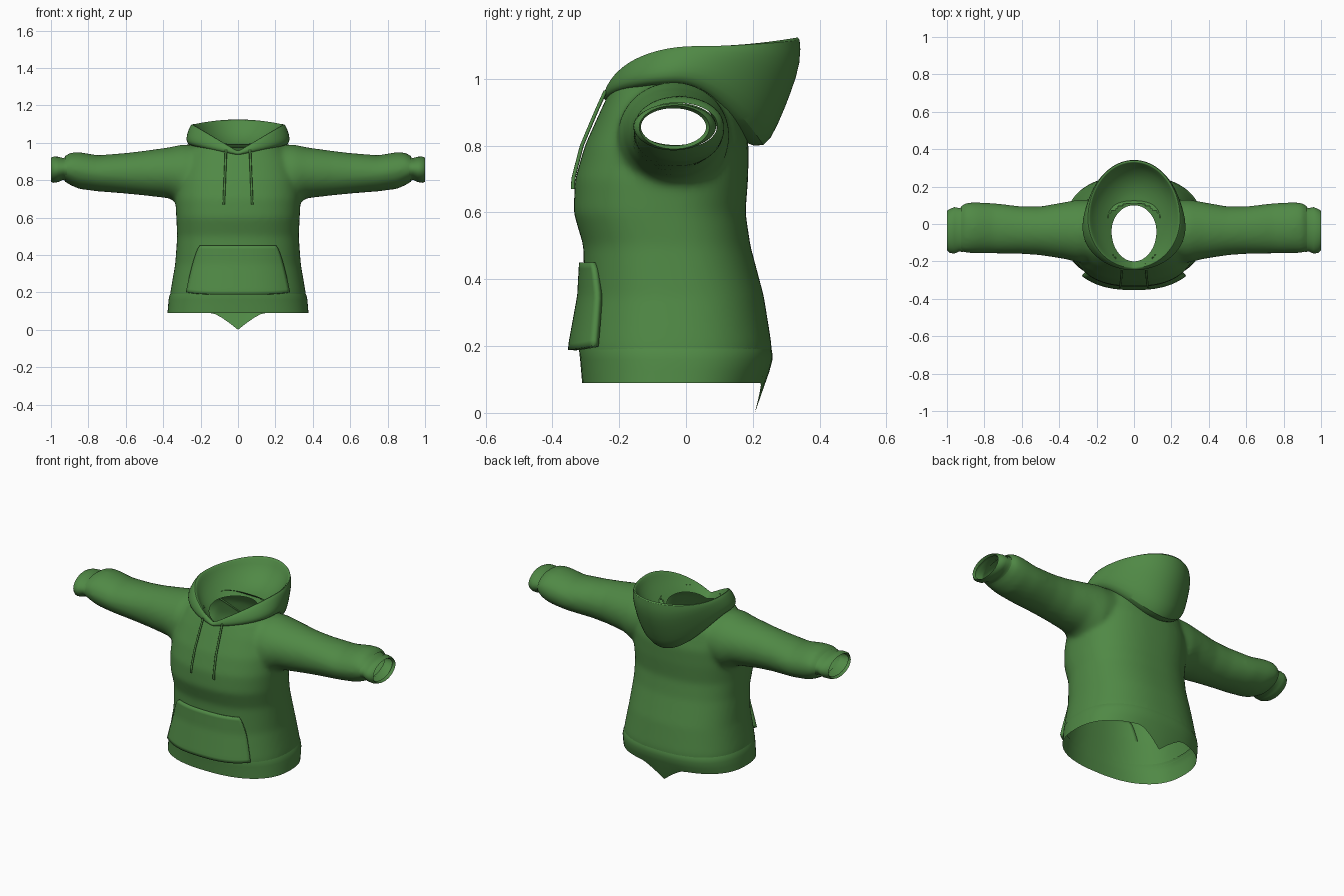
import bpy, bmesh, math
from mathutils import Vector

if "Cube" in bpy.data.objects:
    bpy.data.objects.remove(bpy.data.objects["Cube"], do_unlink=True)

green = bpy.data.materials.new("green fabric")
green.use_nodes = True
COLOR = (0.08, 0.25, 0.06, 1)
green.diffuse_color = COLOR
bsdf = green.node_tree.nodes["Principled BSDF"]
bsdf.inputs["Base Color"].default_value = COLOR
bsdf.inputs["Roughness"].default_value = 0.9

SEG = 72
POWER = 2.4
ANGLES = [2 * math.pi * i / SEG for i in range(SEG)]

# Torso rings: height, half width, front y, back y
TORSO = [(0.08, .37, -.315, .25), (0.2, .362, -.322, .257), (0.35, .336, -.305, .233),
         (0.5, .325, -.307, .193), (0.6, .33, -.337, .178), (0.7, .335, -.332, .186),
         (0.8, .33, -.303, .188), (0.9, .30, -.258, .166), (0.97, .25, -.225, .13),
         (1.0, .19, -.2, .11)]
# Sleeve rings: x, front y, back y, bottom z, top z
SLEEVE = [(.12, -.2, .13, .68, .99), (.3, -.205, .13, .665, .99), (.37, -.187, .117, .703, .975),
          (.5, -.167, .094, .718, .957), (.6, -.16, .094, .728, .945), (.75, -.157, .112, .74, .933),
          (.85, -.157, .117, .753, .95), (.9, -.155, .115, .775, .947), (.93, -.145, .09, .797, .923),
          (.96, -.145, .085, .8, .92)]
CUFF = [(.915, -.15, .09, .792, .928), (.935, -.147, .085, .802, .918), (.96, -.158, .09, .79, .925),
        (.985, -.155, .08, .786, .926), (1.0, -.14, .07, .79, .92), (.985, -.135, .06, .8, .912)]


def make_object(name, bm):
    """Turn a bmesh into a smooth green object."""
    bmesh.ops.recalc_face_normals(bm, faces=bm.faces)
    mesh = bpy.data.meshes.new(name)
    bm.to_mesh(mesh)
    bm.free()
    mesh.shade_smooth()
    mesh.set_sharp_from_angle(angle=math.radians(60))
    mesh.materials.append(green)
    obj = bpy.data.objects.new(name, mesh)
    bpy.context.collection.objects.link(obj)
    return obj


def loft(bm, rings, capped=False):
    """Bridge closed rings of points into a tube."""
    loops = [[bm.verts.new(p) for p in ring] for ring in rings]
    for a, b in zip(loops, loops[1:]):
        n = len(a)
        for i in range(n):
            j = (i + 1) % n
            bm.faces.new((a[i], a[j], b[j], b[i]))
    if capped:
        bm.faces.new(loops[0][::-1])
        bm.faces.new(loops[-1])


def rounded(v):
    return math.copysign(abs(v) ** (2 / POWER), v)


def torso_ring(z, rx, front, back):
    cy, ry = (front + back) / 2, (back - front) / 2
    return [Vector((rx * rounded(math.sin(a)), cy - ry * rounded(math.cos(a)), z)) for a in ANGLES]


def sleeve_ring(side, x, front, back, low, high):
    cy, ry, cz, rz = (front + back) / 2, (back - front) / 2, (low + high) / 2, (high - low) / 2
    return [Vector((side * x, cy + ry * math.cos(a), cz + rz * math.sin(a))) for a in ANGLES]


def front_y(x, z):
    """Front surface of the torso at x and z."""
    for low, high in zip(TORSO, TORSO[1:]):
        if z <= high[0]:
            break
    t = (z - low[0]) / (high[0] - low[0])
    rx, f, b = [low[k] + t * (high[k] - low[k]) for k in (1, 2, 3)]
    return (f + b) / 2 - (b - f) / 2 * max(0, 1 - abs(x / rx) ** POWER) ** (1 / POWER)


# Torso and sleeves fused into one soft shell
bm = bmesh.new()
loft(bm, [torso_ring(*r) for r in TORSO], True)
for side in (-1, 1):
    loft(bm, [sleeve_ring(side, *r) for r in SLEEVE], True)
body = make_object("torso_and_sleeves", bm)
fuse = body.modifiers.new("fuse", "REMESH")
fuse.mode = "VOXEL"
fuse.voxel_size = 0.013
soften = body.modifiers.new("soften", "SMOOTH")
soften.iterations = 10
graph = bpy.context.evaluated_depsgraph_get()
fused = bpy.data.meshes.new_from_object(body.evaluated_get(graph))
bpy.data.objects.remove(body, do_unlink=True)

# Open the shell at the hem, wrists and neck
bm = bmesh.new()
bm.from_mesh(fused)
for point, normal in (((0, 0, .19), (0, 0, -1)), ((.925, 0, 0), (1, 0, 0)), ((-.925, 0, 0), (-1, 0, 0))):
    bmesh.ops.bisect_plane(bm, geom=bm.verts[:] + bm.edges[:] + bm.faces[:],
                           plane_co=point, plane_no=normal, clear_outer=True)


def in_neck(c):
    hole = (c.x / .17) ** 2 + ((c.y + .05) / .16) ** 2 < 1 and c.z > .88
    notch = c.y < 0 and abs(c.x) < .2 and c.z > .945 + .5 * abs(c.x)
    return hole or notch


neck = [f for f in bm.faces if in_neck(f.calc_center_median())]
bmesh.ops.delete(bm, geom=neck, context="FACES")
make_object("torso_and_sleeves", bm)

# Hem band with a sagging flap at the back
bm = bmesh.new()
rings = [torso_ring(*r) for r in ((.205, .355, -.318, .25), (.185, .366, -.32, .258),
                                  (.16, .371, -.317, .259), (.125, .374, -.314, .25),
                                  (.09, .377, -.311, .236))]
for p in rings[-1]:
    if p.y > 0:
        sag = max(0, 1 - abs(p.x) / .14)
        p.z -= .09 * sag ** 1.3
        p.y -= .03 * sag
loft(bm, rings)
make_object("hem_band", bm)

# Cuffs
for side, label in ((1, "left"), (-1, "right")):
    bm = bmesh.new()
    loft(bm, [sleeve_ring(side, *r) for r in CUFF])
    make_object(label + "_cuff", bm)


# Hood rings: half width, front y, widest y, back y, then z at front, side, back
def hood_ring(rx, front, mid, back, z_front, z_side, z_back):
    ring = []
    for a in ANGLES:
        s, c = math.sin(a), math.cos(a)
        if c > 0:
            y, z = mid - (mid - front) * c, z_front + (z_side - z_front) * abs(s)
        else:
            y, z = mid - (back - mid) * c, z_side + (z_back - z_side) * c * c
        ring.append(Vector((rx * s, y, z)))
    return ring


HOOD = [(.25, -.232, -.03, .175, .93, .985, .81), (.272, -.243, -.03, .235, .935, .995, .785),
        (.278, -.248, -.02, .275, .94, 1.025, .86), (.268, -.247, .0, .315, .945, 1.06, .96),
        (.258, -.243, .02, .345, .95, 1.085, 1.05), (.246, -.235, .03, .342, .955, 1.102, 1.13),
        (.236, -.23, .03, .33, .953, 1.095, 1.125), (.215, -.222, .03, .3, .945, 1.06, 1.05),
        (.175, -.21, .0, .2, .94, 1.02, .98), (.12, -.2, -.04, .1, .93, .98, .975)]
bm = bmesh.new()
loft(bm, [hood_ring(*r) for r in HOOD])
hood = make_object("hood", bm)
hood.modifiers.new("soften", "SUBSURF").levels = 1
hood.modifiers["soften"].render_levels = 1

# Front pocket, standing proud at the bottom and slanted at both openings
bm = bmesh.new()
COLS, ROWS = 32, 14
grid = []
for r in range(ROWS + 1):
    v = r / ROWS
    width = .2 + .073 * (1 - v) ** .7
    row = []
    for c in range(COLS + 1):
        u = 2 * c / COLS - 1
        x, z = u * width, .188 + .262 * v + .012 * u ** 4 * (1 - v)
        row.append(bm.verts.new((x, front_y(x, z) - .004 - .018 * (1 - v), z)))
    grid.append(row)
for a, b in zip(grid, grid[1:]):
    for i in range(COLS):
        bm.faces.new((a[i], a[i + 1], b[i + 1], b[i]))
pocket = make_object("front_pocket", bm)
thick = pocket.modifiers.new("thickness", "SOLIDIFY")
thick.thickness = .02
thick.offset = 0

# Drawstrings hanging over the chest
for side, label in ((1, "left"), (-1, "right")):
    bm = bmesh.new()
    rings = []
    for i in range(17):
        t = i / 16
        x, z = .064 + .012 * t, .965 - .295 * t
        center = Vector((side * x, front_y(x, z) - .008 - .008 * (1 - t), z))
        rings.append([center + Vector((math.cos(k * math.pi / 4), math.sin(k * math.pi / 4), 0)) * .006
                      for k in range(8)])
    loft(bm, rings, True)
    make_object(label + "_drawstring", bm)
